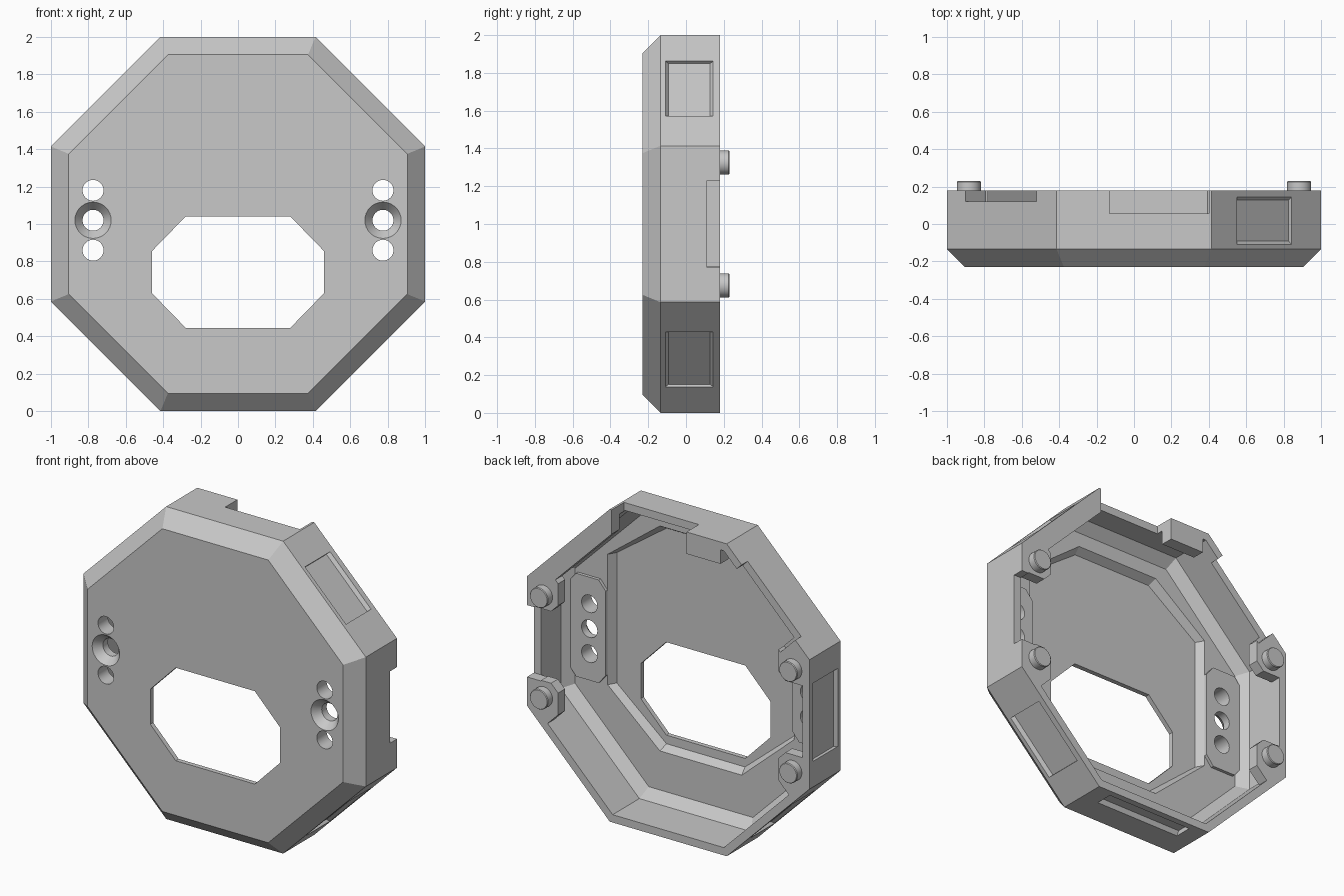
import bpy, bmesh, math

if "Cube" in bpy.data.objects:
    bpy.data.objects.remove(bpy.data.objects["Cube"])

grey = bpy.data.materials.new("plain grey")
grey.use_nodes = True
COLOR = (0.58, 0.58, 0.58, 1)
grey.diffuse_color = COLOR
grey.node_tree.nodes["Principled BSDF"].inputs["Base Color"].default_value = COLOR


def finish(bm, name):
    bmesh.ops.recalc_face_normals(bm, faces=bm.faces[:])
    mesh = bpy.data.meshes.new(name)
    bm.to_mesh(mesh)
    bm.free()
    mesh.materials.append(grey)
    ob = bpy.data.objects.new(name, mesh)
    bpy.context.collection.objects.link(ob)
    return ob


def loft(name, rings):
    """Join equal-length rings of points and cap both ends."""
    bm = bmesh.new()
    loops = [[bm.verts.new(p) for p in ring] for ring in rings]
    n = len(loops[0])
    for a, b in zip(loops, loops[1:]):
        for i in range(n):
            j = (i + 1) % n
            bm.faces.new((a[i], a[j], b[j], b[i]))
    bm.faces.new(loops[0])
    bm.faces.new(loops[-1])
    return finish(bm, name)


def prism(name, outline, y0, y1):
    return loft(name, [[(x, y, z) for x, z in outline] for y in (y0, y1)])


def octagon(apothem, y):
    r = apothem / math.cos(math.pi / 8)
    angles = [math.pi / 8 + i * math.pi / 4 for i in range(8)]
    return [(r * math.cos(a), y, 1 + r * math.sin(a)) for a in angles]


def floor_outline(inset, y):
    """Eight-sided outline of the sunken floor, shrunk by an inset."""
    w, c, i = 0.66 - inset, 0.29 - inset * 0.4, inset
    return [(x, y, z) for x, z in (
        (w, 0.685), (w, 1.52), (c, 1.8 - i), (-c, 1.8 - i),
        (-w, 1.52), (-w, 0.685), (-c, 0.36 + i), (c, 0.36 + i))]


def side_block(name, angle, r0, r1, s0, s1, y0, y1, taper=0):
    """Block placed against one side; the inner end can be narrower."""
    c, s = math.cos(math.radians(angle)), math.sin(math.radians(angle))
    rings = []
    for r, t in ((r0, taper), (r1, 0)):
        corners = ((s0, y0 + t), (s1, y0 + t), (s1, y1 - t), (s0, y1 - t))
        rings.append([(r * c - u * s, y, 1 + r * s + u * c) for u, y in corners])
    return loft(name, rings)


def cylinder(name, x, z, stations):
    """Round shape along y from (radius, y) stations."""
    n = 32
    return loft(name, [[(x + r * math.cos(2 * math.pi * i / n), y,
                         z + r * math.sin(2 * math.pi * i / n)) for i in range(n)]
                       for r, y in stations])


def combine(body, other, operation):
    mod = body.modifiers.new(other.name, 'BOOLEAN')
    mod.operation = operation
    mod.solver = 'EXACT'
    mod.object = other
    bpy.context.view_layer.objects.active = body
    bpy.ops.object.modifier_apply(modifier=mod.name)
    bpy.data.objects.remove(other)


# Octagonal tray with chamfered front and chamfered inner ledge
profile = [(0.905, -0.23), (1, -0.135), (1, 0.18), (0.95, 0.18), (0.95, -0.09), (0.89, -0.15)]
shell = loft("octagonal_housing", [octagon(a, y) for a, y in profile])

# Sunken floor inside the ledge
combine(shell, loft("floor_cut", [floor_outline(0.03, -0.2), floor_outline(0, -0.15),
                                  floor_outline(0, -0.05)]), 'DIFFERENCE')

# Thick wall sections, screw pads and corner tabs
additions = [
    side_block("upper_wall_block", 90, 0.86, 0.985, 0.12, 0.37, 0.1, 0.18),
    side_block("diagonal_wall_block", 45, 0.88, 0.985, -0.4, 0.4, 0.1, 0.18),
]
for side in (1, -1):
    pad = [(0.66, 0.75), (0.71, 0.69), (0.87, 0.69), (0.92, 0.75),
           (0.92, 1.29), (0.87, 1.35), (0.71, 1.35), (0.66, 1.29)]
    additions.append(prism("screw_pad", [(side * x, z) for x, z in pad], -0.215, -0.13))
    tab = [(0.99, 0.23), (0.99, 0.41), (0.92, 0.48), (0.86, 0.5),
           (0.78, 0.42), (0.78, 0.28), (0.83, 0.23)]
    for up in (1, -1):
        additions.append(prism("corner_tab", [(side * x, 1.005 + up * z) for x, z in tab],
                               0.11, 0.18))
for part in additions:
    combine(shell, part, 'UNION')

# Window, screw holes, edge notches and side recesses
window = [(-0.46, 0.63), (-0.28, 0.445), (0.28, 0.445), (0.46, 0.63),
          (0.46, 0.855), (0.28, 1.04), (-0.28, 1.04), (-0.46, 0.855)]
cuts = [
    prism("window_cut", window, -0.4, 0),
    side_block("top_notch", 90, 0.8, 1.1, -0.4, 0.13, 0.055, 0.3),
    side_block("diagonal_notch", 135, 0.85, 1.1, -0.264, 0.273, 0.12, 0.3),
    side_block("side_notch", 0, 0.9, 1.1, -0.23, 0.23, 0.11, 0.3),
    side_block("bottom_slot", 270, 0.972, 1.001, -0.3, 0.3, 0.03, 0.14, 0.015),
]
for angle, s0, s1 in ((45, -0.19, 0.22), (315, -0.22, 0.19), (225, -0.19, 0.22),
                      (180, -0.25, 0.25)):
    cuts.append(side_block("recess", angle, 0.98, 1.001, s0, s1, -0.11, 0.145, 0.018))
for x in (-0.775, 0.775):
    for z in (0.86, 1.02, 1.18):
        cuts.append(cylinder("screw_hole", x, z, [(0.056, -0.4), (0.056, 0.05)]))
    cuts.append(cylinder("countersink", x, 1.02, [(0.097, -0.24), (0.097, -0.23), (0.056, -0.18)]))
for cut in cuts:
    combine(shell, cut, 'DIFFERENCE')

# Round locating pegs on the back
pegs = []
for x in (-0.883, 0.883):
    for z in (0.675, 1.325):
        pegs.append(cylinder("locating_peg", x, z, [(0.064, 0.15), (0.064, 0.225), (0.06, 0.23)]))

bpy.ops.object.select_all(action='DESELECT')
for ob in [shell] + pegs:
    ob.select_set(True)
bpy.context.view_layer.objects.active = shell
bpy.ops.object.shade_smooth_by_angle(angle=math.radians(25))
